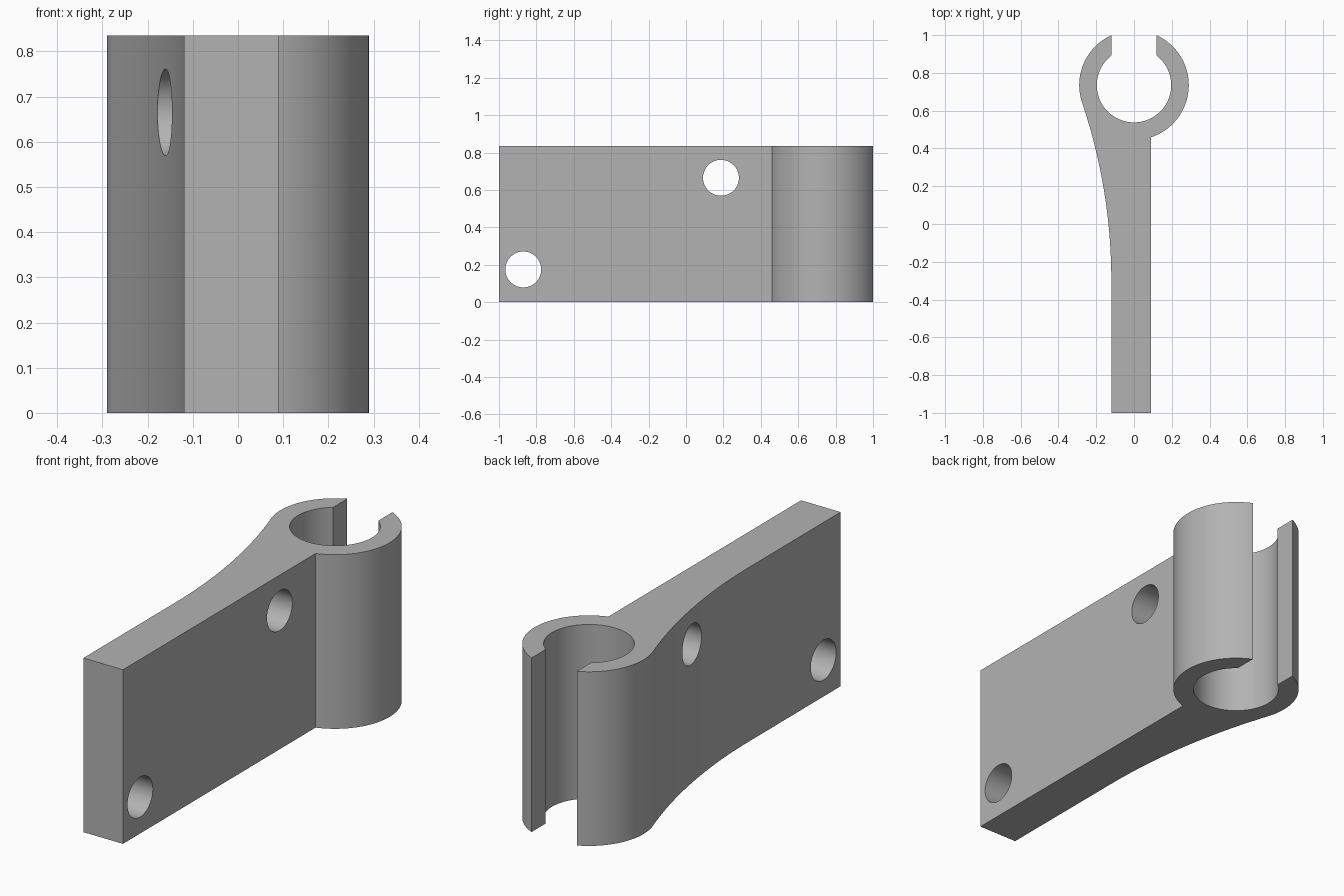
import bpy, bmesh
from math import sin, cos, asin, acos, atan2, pi, sqrt
from mathutils import Matrix

cube = bpy.data.objects.get("Cube")
if cube:
    bpy.data.objects.remove(cube, do_unlink=True)

HEIGHT = 0.835
RING_Y, OUTER, INNER = 0.735, 0.29, 0.197   # clip ring
SLOT = 0.12                                  # half width of the ring opening
LEFT, RIGHT = 0.09, -0.12                    # plate sides
BLEND_Y = -0.3                               # where the plate starts to flare
HOLES = [(0.187, 0.665), (-0.87, 0.175)]     # screw holes (y, z)
HOLE_R = 0.096

grey = bpy.data.materials.new("plain grey")
grey.use_nodes = True
colour = (0.45, 0.45, 0.45, 1)
grey.diffuse_color = colour
grey.node_tree.nodes["Principled BSDF"].inputs["Base Color"].default_value = colour


def arc(cx, cy, r, a, b, n):
    steps = [a + (b - a) * i / n for i in range(n + 1)]
    return [(cx + r * cos(t), cy + r * sin(t)) for t in steps]


def make_object(name, bm):
    bmesh.ops.recalc_face_normals(bm, faces=bm.faces)
    mesh = bpy.data.meshes.new(name)
    bm.to_mesh(mesh)
    bm.free()
    mesh.materials.append(grey)
    obj = bpy.data.objects.new(name, mesh)
    bpy.context.collection.objects.link(obj)
    return obj


# Flare arc, tangent to both the plate and the ring
rise = RING_Y - BLEND_Y
flare_r = (rise ** 2 + RIGHT ** 2 - OUTER ** 2) / (2 * (OUTER + RIGHT))
flare_x = RIGHT - flare_r
flare_angle = atan2(rise, -flare_x)

# Outline: plate, ring outside, slot, ring inside, slot, ring outside, flare
outline = [(RIGHT, -1), (LEFT, -1)]
outline += arc(0, RING_Y, OUTER, -acos(LEFT / OUTER), acos(SLOT / OUTER), 48)
gap = acos(SLOT / INNER)
outline += arc(0, RING_Y, INNER, gap, -pi - gap, 80)
outline += arc(0, RING_Y, OUTER, pi - acos(SLOT / OUTER), pi + flare_angle, 36)
outline += arc(flare_x, BLEND_Y, flare_r, flare_angle, 0, 24)[1:]

bm = bmesh.new()
base = bm.faces.new([bm.verts.new((x, y, 0)) for x, y in outline])
top = bmesh.ops.extrude_face_region(bm, geom=[base])["geom"]
bmesh.ops.translate(bm, vec=(0, 0, HEIGHT),
                    verts=[g for g in top if isinstance(g, bmesh.types.BMVert)])
bracket = make_object("clip_bracket", bm)

# Screw holes through the plate
bm = bmesh.new()
for y, z in HOLES:
    bmesh.ops.create_cone(bm, cap_ends=True, segments=64, radius1=HOLE_R,
                          radius2=HOLE_R, depth=1,
                          matrix=Matrix.Translation((0, y, z)) @ Matrix.Rotation(pi / 2, 4, "Y"))
cutter = make_object("hole_cutter", bm)
cutter.hide_render = True

cut = bracket.modifiers.new("holes", "BOOLEAN")
cut.operation = "DIFFERENCE"
cut.solver = "EXACT"
cut.object = cutter
for o in bpy.context.selected_objects:
    o.select_set(False)
bpy.context.view_layer.objects.active = bracket
bracket.select_set(True)
bpy.ops.object.modifier_apply(modifier=cut.name)
bpy.data.objects.remove(cutter, do_unlink=True)
bpy.ops.object.shade_smooth_by_angle(angle=pi / 6)
